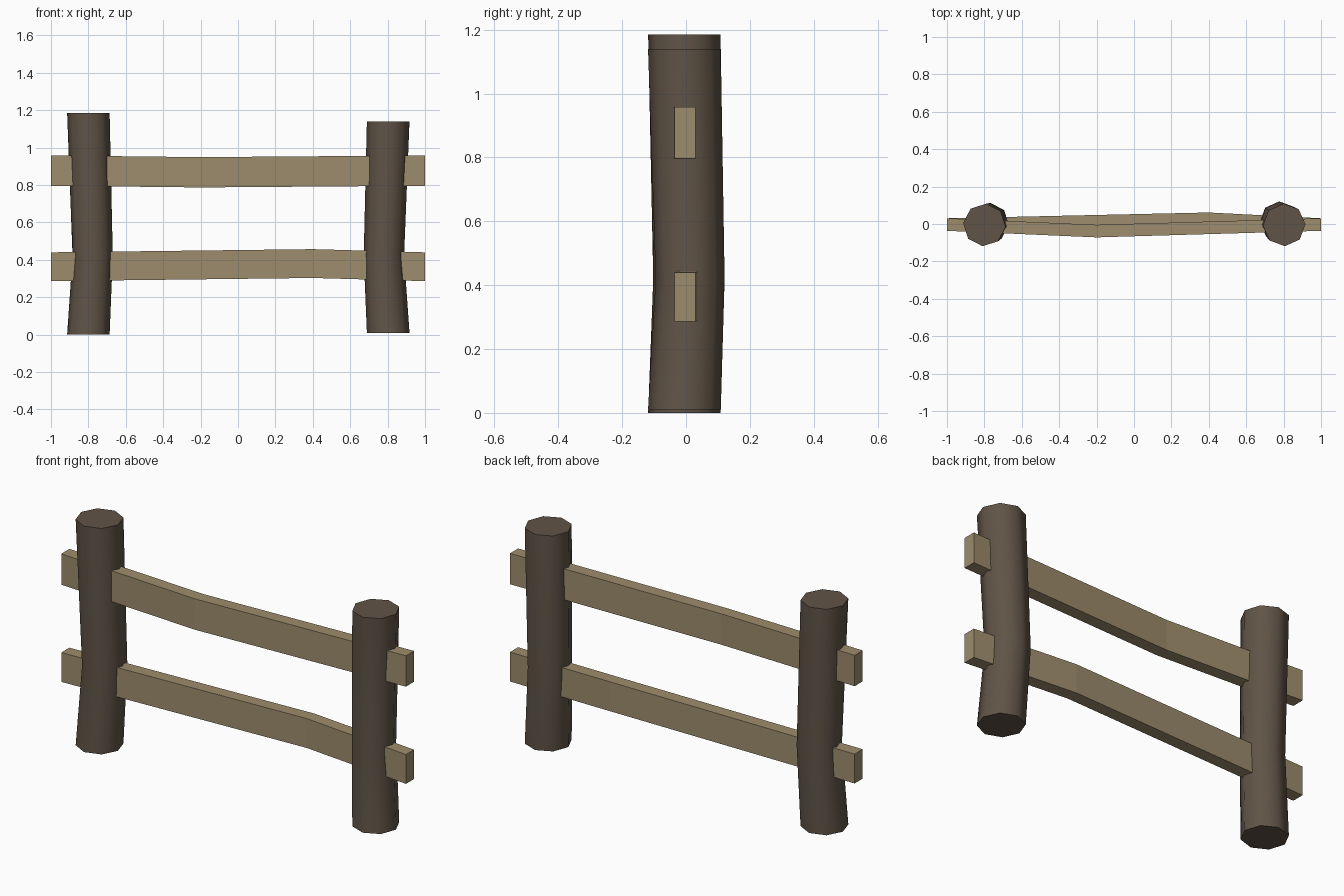
import bpy, bmesh, math

if "Cube" in bpy.data.objects:
    bpy.data.objects.remove(bpy.data.objects["Cube"])


def material(name, rgb):
    m = bpy.data.materials.new(name)
    m.diffuse_color = (*rgb, 1)
    m.use_nodes = True
    m.node_tree.nodes["Principled BSDF"].inputs["Base Color"].default_value = m.diffuse_color
    return m


bark = material("dark_bark", (0.118, 0.088, 0.062))
plank = material("tan_plank", (0.34, 0.265, 0.152))


def loft(name, rings, mat):
    """Skin a closed solid through a list of equal-sized point rings."""
    bm = bmesh.new()
    loops = [[bm.verts.new(p) for p in ring] for ring in rings]
    n = len(loops[0])
    for a, b in zip(loops, loops[1:]):
        for i in range(n):
            j = (i + 1) % n
            bm.faces.new((a[i], a[j], b[j], b[i]))
    bm.faces.new(loops[0])
    bm.faces.new(loops[-1])
    bmesh.ops.recalc_face_normals(bm, faces=bm.faces)
    me = bpy.data.meshes.new(name)
    bm.to_mesh(me)
    bm.free()
    me.materials.append(mat)
    ob = bpy.data.objects.new(name, me)
    bpy.context.collection.objects.link(ob)
    return ob


def post(name, stations, turn):
    # stations: x, y, z, radius
    rings = []
    for x, y, z, r in stations:
        angles = [math.radians(turn + 45 * i) for i in range(8)]
        rings.append([(x + r * math.cos(a), y + r * math.sin(a), z) for a in angles])
    ob = loft(name, rings, bark)
    bpy.ops.object.select_all(action='DESELECT')
    ob.select_set(True)
    bpy.context.view_layer.objects.active = ob
    bpy.ops.object.shade_smooth_by_angle(angle=math.radians(50))


def rail(name, stations, thick, height):
    # stations: x, y, z of the section centre
    t, h = thick / 2, height / 2
    loft(name, [[(x, y - t, z - h), (x, y + t, z - h), (x, y + t, z + h), (x, y - t, z + h)]
                for x, y, z in stations], plank)


# Slightly bowed octagonal posts
post("left_post", [(-0.80, -0.005, 0.0, 0.114), (-0.777, 0.005, 0.42, 0.108),
                   (-0.80, -0.005, 1.185, 0.114)], -5)
post("right_post", [(0.803, -0.005, 0.01, 0.114), (0.78, 0.013, 0.42, 0.108),
                    (0.803, -0.005, 1.14, 0.114)], 2)

# Two rails, each with one kink
rail("upper_rail", [(-1, -0.003, 0.877), (-0.2, -0.038, 0.868), (1, -0.003, 0.877)], 0.067, 0.162)
rail("lower_rail", [(-1, -0.003, 0.363), (0.4, 0.028, 0.38), (1, -0.003, 0.363)], 0.067, 0.154)
